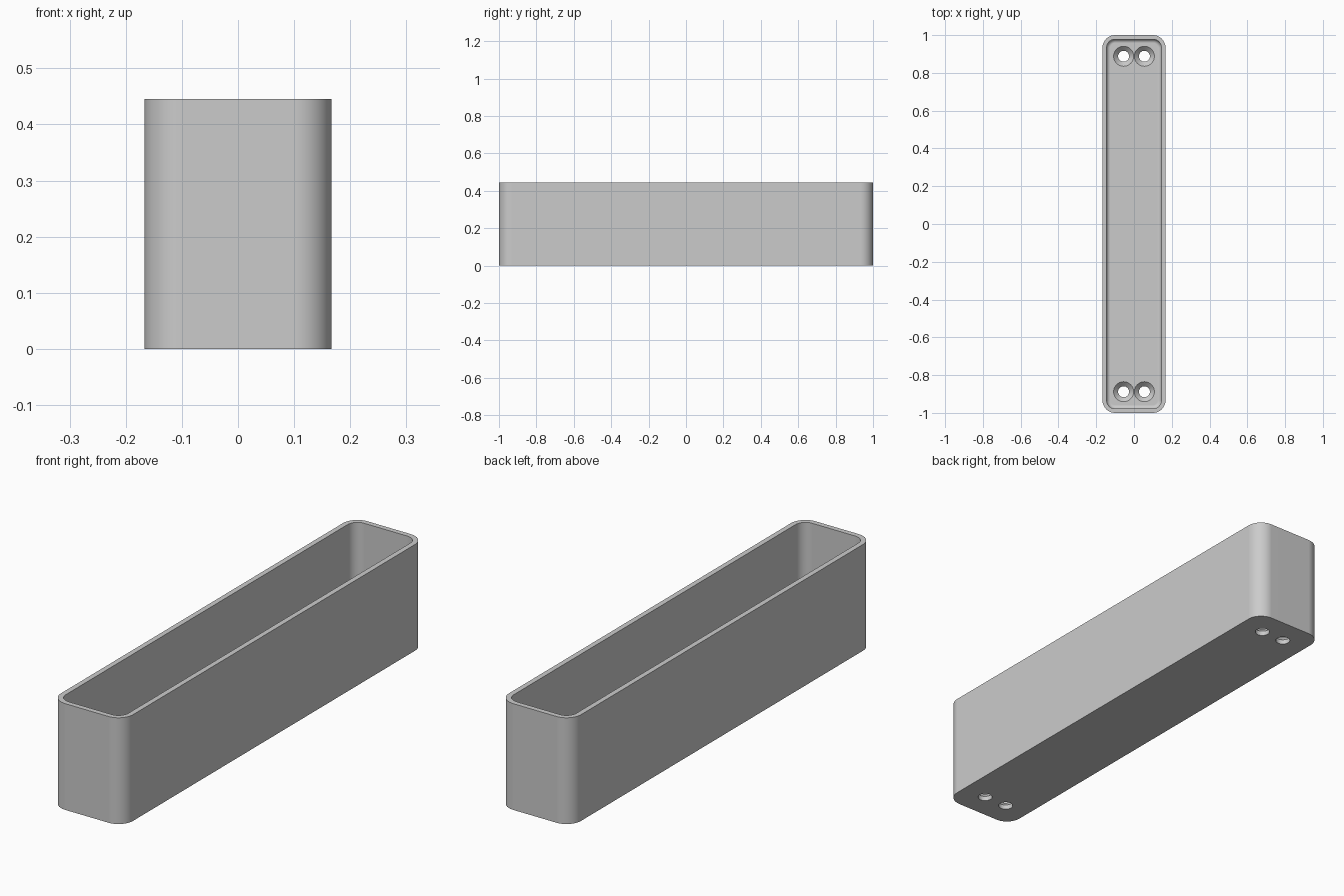
import bpy, bmesh, math

cube = bpy.data.objects.get("Cube")
if cube:
    bpy.data.objects.remove(cube, do_unlink=True)

# Main dimensions
HALF_X, HALF_Y, HEIGHT = 0.167, 1.0, 0.445
WALL, FLOOR, CORNER, FILLET = 0.022, 0.044, 0.067, 0.02
HOLE_X, HOLE_Y, HOLE_R, SINK_R = 0.055, 0.888, 0.029, 0.053

grey = bpy.data.materials.new("plain grey")
grey.use_nodes = True
colour = (0.6, 0.6, 0.6, 1.0)
grey.diffuse_color = colour
grey.node_tree.nodes["Principled BSDF"].inputs["Base Color"].default_value = colour


def rounded_ring(bm, inset, z, steps=12):
    """Rounded rectangle of vertices, moved inwards by inset."""
    r = CORNER - inset
    ring = []
    for k, (sx, sy) in enumerate([(1, 1), (-1, 1), (-1, -1), (1, -1)]):
        for i in range(steps + 1):
            a = math.pi / 2 * (k + i / steps)
            ring.append(bm.verts.new((sx * (HALF_X - CORNER) + r * math.cos(a),
                                      sy * (HALF_Y - CORNER) + r * math.sin(a), z)))
    return ring


def circle_ring(bm, cx, cy, r, z, steps=48):
    return [bm.verts.new((cx + r * math.cos(2 * math.pi * i / steps),
                          cy + r * math.sin(2 * math.pi * i / steps), z))
            for i in range(steps)]


def loft(bm, rings):
    """Join successive rings and cap both ends."""
    for a, b in zip(rings, rings[1:]):
        n = len(a)
        for i in range(n):
            j = (i + 1) % n
            bm.faces.new((a[i], a[j], b[j], b[i]))
    bm.faces.new(rings[0][::-1])
    bm.faces.new(rings[-1])


def finish(bm, name):
    bmesh.ops.recalc_face_normals(bm, faces=bm.faces)
    mesh = bpy.data.meshes.new(name)
    bm.to_mesh(mesh)
    bm.free()
    mesh.materials.append(grey)
    obj = bpy.data.objects.new(name, mesh)
    bpy.context.collection.objects.link(obj)
    return obj


# Open tray: outer wall, flat rim, inner wall, rounded floor edge
bm = bmesh.new()
profile = [(0, 0), (0, HEIGHT), (WALL, HEIGHT)]
for i in range(7):
    a = math.pi / 2 * i / 6
    profile.append((WALL + FILLET * (1 - math.cos(a)),
                    FLOOR + FILLET * (1 - math.sin(a))))
loft(bm, [rounded_ring(bm, inset, z) for inset, z in profile])
tray = finish(bm, "tray")

# Countersunk screw holes, a pair at each end
bm = bmesh.new()
sink_start = FLOOR - (SINK_R - HOLE_R)
hole_profile = [(HOLE_R, -0.05), (HOLE_R, sink_start), (SINK_R, FLOOR), (SINK_R, FLOOR + 0.05)]
for sx in (-1, 1):
    for sy in (-1, 1):
        loft(bm, [circle_ring(bm, sx * HOLE_X, sy * HOLE_Y, r, z) for r, z in hole_profile])
cutter = finish(bm, "screw_hole_cutter")
cutter.hide_render = True

# Cut the holes, then discard the cutter
cut = tray.modifiers.new("screw holes", 'BOOLEAN')
cut.operation = 'DIFFERENCE'
cut.solver = 'EXACT'
cut.object = cutter
bpy.ops.object.select_all(action='DESELECT')
tray.select_set(True)
bpy.context.view_layer.objects.active = tray
bpy.ops.object.modifier_apply(modifier=cut.name)
bpy.data.objects.remove(cutter, do_unlink=True)

# Smooth corners, crisp rim and flat walls
bpy.ops.object.shade_smooth_by_angle(angle=math.radians(30))
weighted = tray.modifiers.new("flat walls", 'WEIGHTED_NORMAL')
weighted.keep_sharp = True
